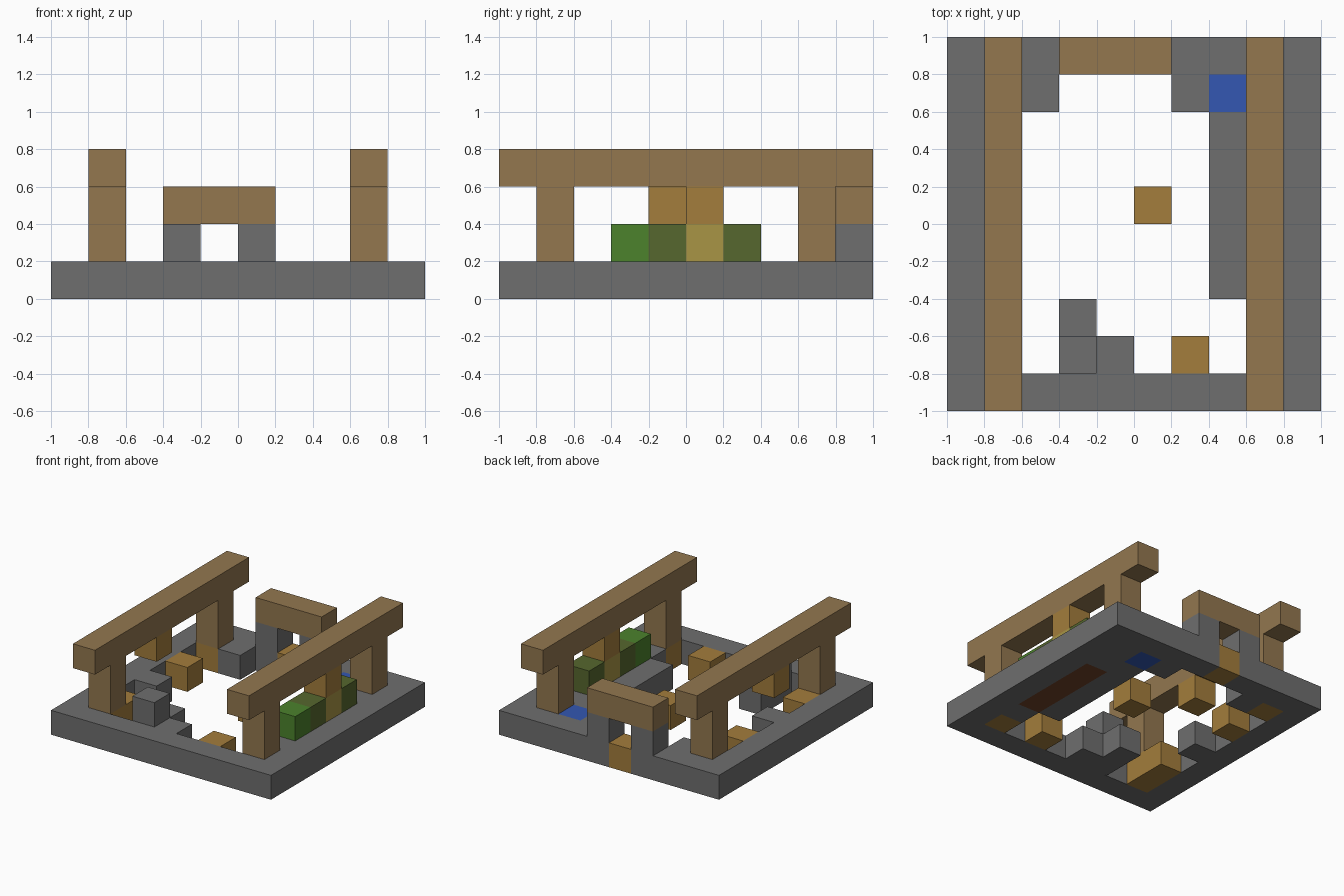
import bpy, bmesh
from math import radians
from mathutils import Vector

cube = bpy.data.objects.get("Cube")
if cube:
    bpy.data.objects.remove(cube, do_unlink=True)

CELL = 0.2
ORIGIN = Vector((-1, -1, 0))


def material(name, rgb):
    linear = [(c / 255 / 12.92) if c < 11 else ((c / 255 + 0.055) / 1.055) ** 2.4 for c in rgb]
    mat = bpy.data.materials.new(name)
    mat.use_nodes = True
    mat.diffuse_color = (*linear, 1)
    mat.node_tree.nodes["Principled BSDF"].inputs["Base Color"].default_value = (*linear, 1)
    return mat


STONE = material("grey stone", (110, 110, 110))
LOG = material("brown log", (147, 119, 79))
PLANK = material("orange plank", (163, 125, 60))
WATER = material("blue water", (51, 87, 178))
SOIL = material("dark soil", (112, 66, 40))
GREEN = material("leaf green", (76, 130, 44))
OLIVE = material("olive green", (86, 103, 46))
STRAW = material("straw yellow", (168, 149, 69))


def box(i, j, k, ni=1, nj=1, nk=1):
    """Grid cells of a box that starts at cell i, j, k."""
    return {(a, b, c) for a in range(i, i + ni) for b in range(j, j + nj) for c in range(k, k + nk)}


def part(name, mat, *boxes):
    """Join boxes of grid cells into one clean shell."""
    cells = set().union(*boxes)
    bm = bmesh.new()
    for cell in cells:
        for axis in range(3):
            for side in (0, 1):
                neighbour = list(cell)
                neighbour[axis] += 2 * side - 1
                if tuple(neighbour) in cells:
                    continue
                u, v = (axis + 1) % 3, (axis + 2) % 3
                corners = []
                for du, dv in ((0, 0), (1, 0), (1, 1), (0, 1)):
                    p = Vector(cell)
                    p[axis] += side
                    p[u] += du
                    p[v] += dv
                    corners.append(bm.verts.new(ORIGIN + p * CELL))
                bm.faces.new(corners if side else corners[::-1])
    bmesh.ops.remove_doubles(bm, verts=bm.verts, dist=0.001)
    bmesh.ops.dissolve_limit(bm, angle_limit=radians(1), verts=bm.verts, edges=bm.edges)
    mesh = bpy.data.meshes.new(name)
    bm.to_mesh(mesh)
    bm.free()
    mesh.materials.append(mat)
    obj = bpy.data.objects.new(name, mesh)
    bpy.context.collection.objects.link(obj)
    return obj


# Stone foundation: outer ring, broken inner edge and the arch pillars
part("stone_foundation", STONE,
     box(0, 0, 0, 10, 1), box(0, 1, 0, 1, 9), box(9, 1, 0, 1, 9),
     box(8, 2, 0), box(8, 7, 0, 1, 3),
     box(7, 3, 0, 1, 5), box(7, 9, 0), box(6, 8, 0, 1, 2),
     box(1, 9, 0), box(2, 8, 0, 1, 2),
     box(3, 9, 0, 1, 1, 2), box(5, 9, 0, 1, 1, 2))

# Loose stones inside
part("stone_hearth", STONE, box(3, 1, 0, 1, 1, 2), box(3, 2, 0), box(4, 1, 0))
part("loose_stone", STONE, box(1, 4, 0))

# Side frames: two posts carrying a long beam
for side, i in (("right", 1), ("left", 8)):
    part(side + "_beam_frame", LOG,
         box(i, 0, 3, 1, 10), box(i, 1, 1, 1, 1, 2), box(i, 8, 1, 1, 1, 2))

# Lintel of the rear doorway
part("door_lintel", LOG, box(3, 9, 2, 3))

# Remaining floor planks
for n, (i, j) in enumerate(((1, 2), (1, 6), (5, 5), (6, 1), (8, 1), (1, 1), (1, 8), (4, 9)), 1):
    part(f"floor_plank_{n}", PLANK, box(i, j, 0))

# Plank blocks hanging beneath the beams
part("right_hanging_block", PLANK, box(1, 4, 2))
part("left_hanging_block", PLANK, box(8, 5, 2))

# Water and planting bed
part("water_block", WATER, box(7, 8, 0))
part("soil_bed", SOIL, box(8, 3, 0, 1, 4))
for n, mat in enumerate((GREEN, OLIVE, STRAW, OLIVE)):
    part(f"crop_{n + 1}", mat, box(8, 3 + n, 1))
